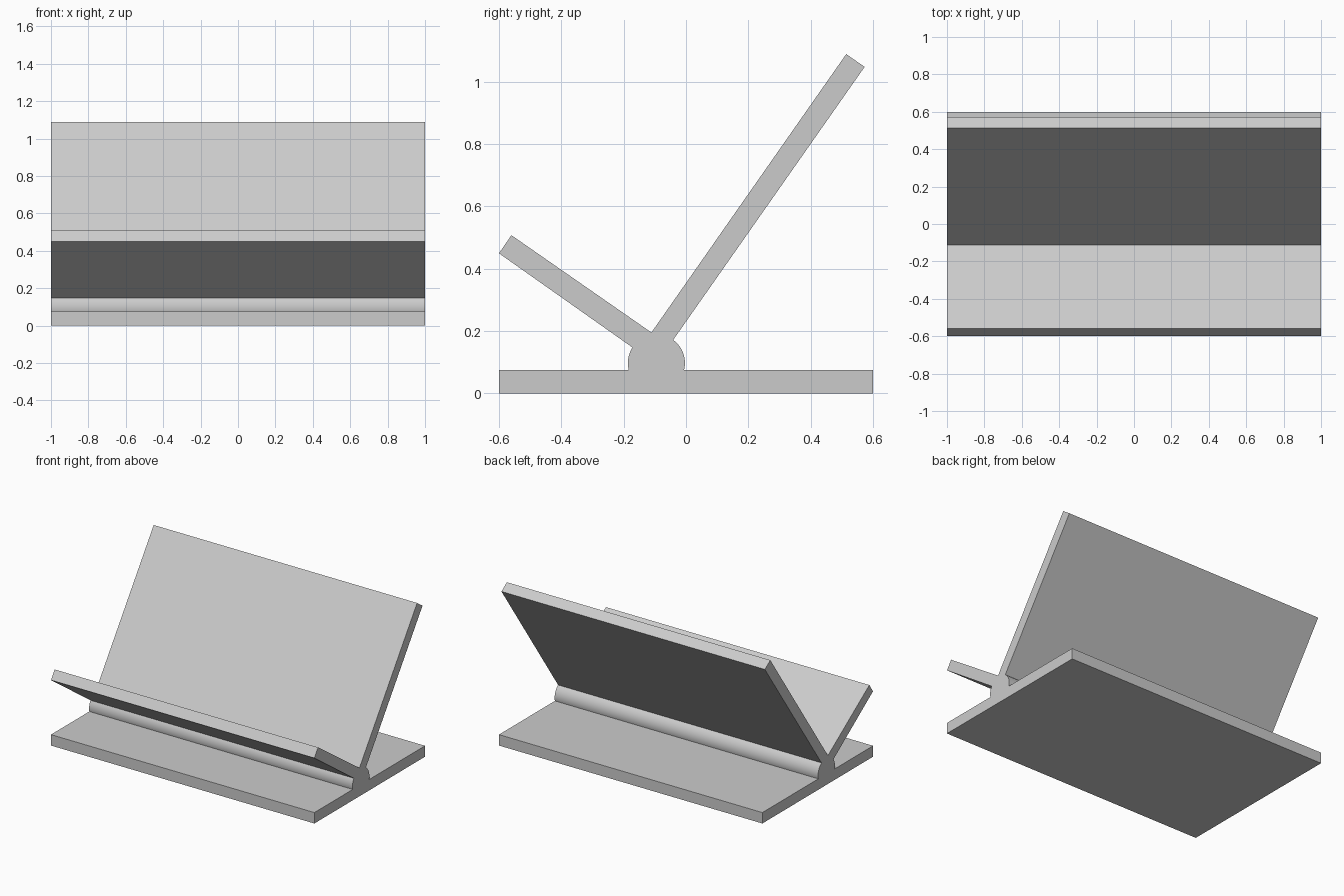
import bpy
import bmesh
from math import cos, sin, radians
from mathutils import Vector

cube = bpy.data.objects.get("Cube")
if cube:
    bpy.data.objects.remove(cube)

# Single grey material
grey = bpy.data.materials.new("light grey")
grey.use_nodes = True
colour = (0.6, 0.6, 0.6, 1)
grey.diffuse_color = colour
grey.node_tree.nodes["Principled BSDF"].inputs["Base Color"].default_value = colour

HALF_WIDTH = 1.0
HUB_Y, HUB_Z, HUB_R = -0.095, 0.097, 0.0915


def hub_arc(start, end, steps=16):
    """Points (y, z) along the round hub between two angles in degrees."""
    angles = [radians(start + (end - start) * i / steps) for i in range(steps + 1)]
    return [(HUB_Y + HUB_R * cos(a), HUB_Z + HUB_R * sin(a)) for a in angles]


# Side profile: base plate, round hub, tall back panel, short front ledge
profile = [(-0.6, 0), (0.6, 0), (0.6, 0.075)]
profile += hub_arc(-14, 54)
profile += [(0.573, 1.047), (0.514, 1.088)]      # back panel top
profile += [(-0.111, 0.195)]                     # inner corner
profile += [(-0.56, 0.507), (-0.6, 0.449)]       # ledge lip
profile += hub_arc(147, 194)
profile += [(-0.6, 0.075)]

# Extrude the profile across the width
bm = bmesh.new()
cap = bm.faces.new([bm.verts.new((-HALF_WIDTH, y, z)) for y, z in profile])
extruded = bmesh.ops.extrude_face_region(bm, geom=[cap])["geom"]
bmesh.ops.translate(bm, vec=Vector((2 * HALF_WIDTH, 0, 0)),
                    verts=[v for v in extruded if isinstance(v, bmesh.types.BMVert)])
if not cap.is_valid or len([f for f in bm.faces if abs(f.normal.x) > 0.9]) < 2:
    bmesh.ops.holes_fill(bm, edges=[e for e in bm.edges if e.is_boundary])
bmesh.ops.recalc_face_normals(bm, faces=bm.faces[:])

mesh = bpy.data.meshes.new("display_stand")
bm.to_mesh(mesh)
bm.free()
mesh.materials.append(grey)
stand = bpy.data.objects.new("display_stand", mesh)
bpy.context.collection.objects.link(stand)

# Smooth hub, crisp panel edges
bpy.ops.object.select_all(action="DESELECT")
stand.select_set(True)
bpy.context.view_layer.objects.active = stand
bpy.ops.object.shade_smooth_by_angle(angle=radians(20))
